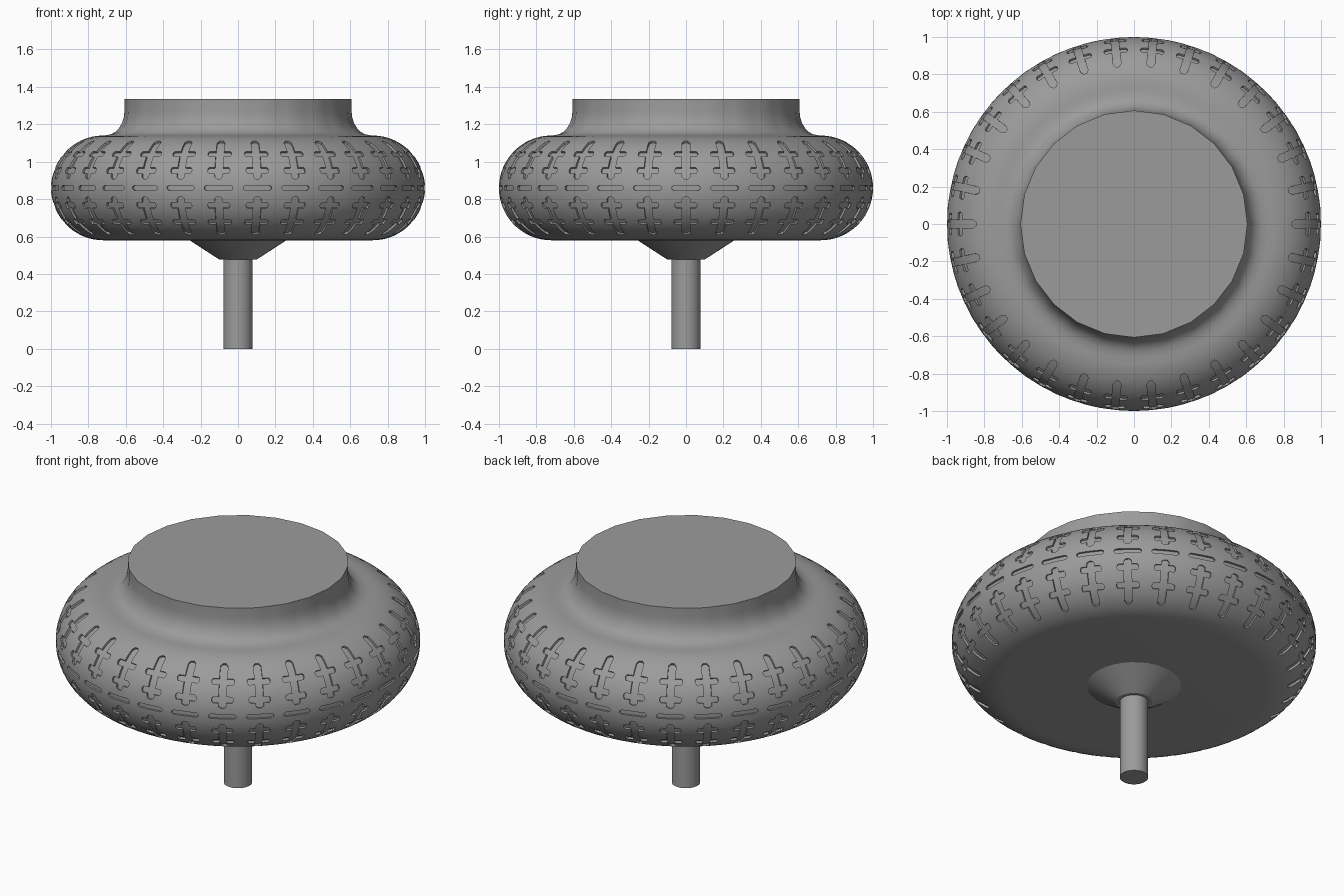
import bpy, bmesh
from math import sin, cos, pi, radians
from mathutils import Vector

if "Cube" in bpy.data.objects:
    bpy.data.objects.remove(bpy.data.objects["Cube"])

SEG = 72                      # sides of the ring body
RC, ZC, RT = 0.72, 0.86, 0.28  # centre and radius of the rounded rim section


def finish(bm, name):
    bmesh.ops.recalc_face_normals(bm, faces=bm.faces)
    me = bpy.data.meshes.new(name)
    bm.to_mesh(me)
    bm.free()
    ob = bpy.data.objects.new(name, me)
    bpy.context.collection.objects.link(ob)
    return ob


def lathe(name, profile, seg, cap_top=True):
    # profile entries: (radius, z, faceted); faceted rings are 24-sided
    bm = bmesh.new()
    rings = []
    for r, z, faceted in profile:
        ring = []
        for i in range(seg):
            a = 2 * pi * i / seg
            k = 1.0
            if faceted:
                step = 2 * pi / 24
                k = cos(step / 2) / cos(a % step - step / 2)
            ring.append(bm.verts.new((r * k * cos(a), r * k * sin(a), z)))
        rings.append(ring)
    for lo, hi in zip(rings, rings[1:]):
        for i in range(seg):
            j = (i + 1) % seg
            bm.faces.new((lo[i], lo[j], hi[j], hi[i]))
    bm.faces.new(rings[0][::-1])
    if cap_top:
        bm.faces.new(rings[-1])
    return finish(bm, name)


def rim_point(u, phi, theta, off):
    # u = distance around the ring, phi = angle over the rounded rim
    p = radians(phi)
    a = theta + u / (RC + RT * cos(p))
    r = RC + (RT + off) * cos(p)
    return Vector((r * cos(a), r * sin(a), ZC + (RT + off) * sin(p)))


def add_pad(bm, quads, theta):
    # closed curved block that straddles the rim surface
    verts, count = {}, {}
    for q in quads:
        for p in q:
            if p not in verts:
                verts[p] = [bm.verts.new(rim_point(*p, theta, o)) for o in (-0.012, 0.03)]
        for a, b in zip(q, q[1:] + q[:1]):
            count.setdefault(frozenset((a, b)), []).append((a, b))
        bm.faces.new([verts[p][1] for p in q])
        bm.faces.new([verts[p][0] for p in reversed(q)])
    for e in count.values():
        if len(e) == 1:
            a, b = e[0]
            bm.faces.new((verts[a][0], verts[b][0], verts[b][1], verts[a][1]))


def cross_quads(sign):
    w = 0.021
    rows = [(10, 0.009), (12, w), (16, w), (23, w), (30, w),
            (37, w), (44, w), (52, w), (60, w), (63.5, 0.009)]
    quads = []
    for (p0, w0), (p1, w1) in zip(rows, rows[1:]):
        quads.append([(-w0, p0), (w0, p0), (w1, p1), (-w1, p1)])
    for lo, hi, a in ((16, 23, 0.059), (37, 44, 0.063)):
        e = a - 0.007
        for s in (-1, 1):
            quads.append([(s * w, lo), (s * e, lo), (s * e, hi), (s * w, hi)])
            quads.append([(s * e, lo), (s * a, lo + 2), (s * a, hi - 2), (s * e, hi)])
    return [[(u, sign * p) for u, p in q] for q in quads]


def dash_quads():
    cols = [(-0.076, 1.2), (-0.066, 2.7), (0.0, 2.7), (0.066, 2.7), (0.076, 1.2)]
    return [[(u0, -h0), (u1, -h1), (u1, h1), (u0, h0)]
            for (u0, h0), (u1, h1) in zip(cols, cols[1:])]


# ring body: rounded rim, fillet and faceted neck
profile = [(RC + RT * cos(radians(p)), ZC + RT * sin(radians(p)), False)
           for p in range(-90, 91, 6)]
for i in range(0, 7):
    a = radians(90 * i / 6)
    profile.append((0.706 - 0.099 * sin(a), 1.271 - 0.129 * cos(a), i > 1))
profile.append((0.607, 1.335, True))
body = lathe("ring_body", profile, SEG)

# grooves: two rows of double crosses and a centre row of dashes
bm = bmesh.new()
for k in range(30):
    th = radians(12 * k)
    add_pad(bm, cross_quads(1), th)
    add_pad(bm, cross_quads(-1), th)
    add_pad(bm, dash_quads(), th)
cutter = finish(bm, "groove_cutter")
cutter.hide_render = True

mod = body.modifiers.new("grooves", 'BOOLEAN')
mod.operation = 'DIFFERENCE'
mod.solver = 'EXACT'
mod.object = cutter
bpy.context.view_layer.objects.active = body
bpy.ops.object.modifier_apply(modifier=mod.name)
bpy.data.objects.remove(cutter, do_unlink=True)

# spindle with flared collar under the body
spindle = lathe("spindle", [(0.078, 0, False), (0.078, 0.477, False),
                            (0.10, 0.477, False), (0.262, 0.582, False)], 32, False)

# dark grey finish and smooth shading
grey = bpy.data.materials.new("dark_grey")
grey.diffuse_color = (0.33, 0.33, 0.33, 1)
grey.use_nodes = True
grey.node_tree.nodes["Principled BSDF"].inputs["Base Color"].default_value = grey.diffuse_color
for ob in (body, spindle):
    ob.data.materials.clear()
    ob.data.materials.append(grey)
    bpy.ops.object.select_all(action='DESELECT')
    ob.select_set(True)
    bpy.context.view_layer.objects.active = ob
    bpy.ops.object.shade_smooth_by_angle(angle=radians(30))
